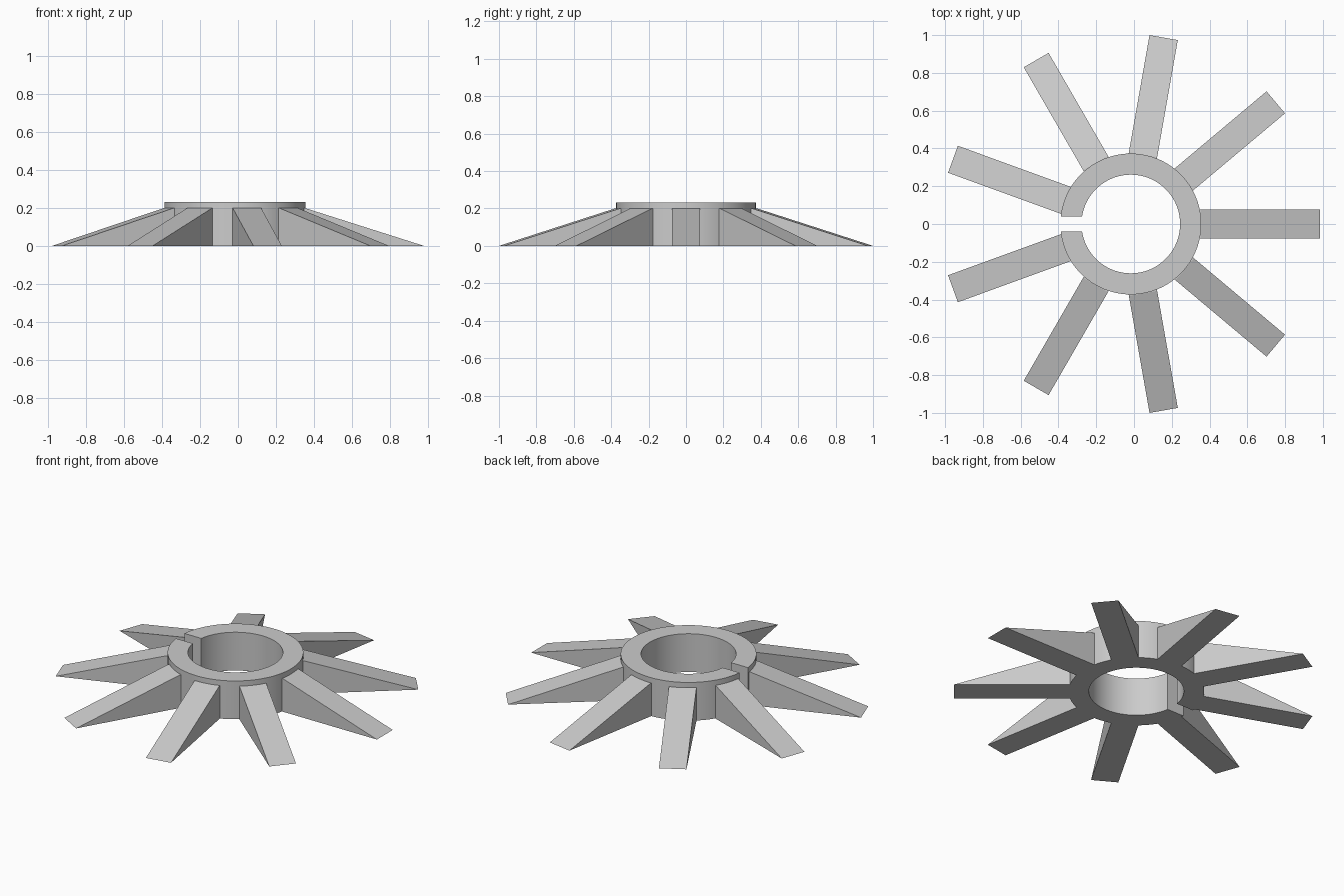
import bpy, bmesh
from math import asin, cos, sin, pi, radians
from mathutils import Matrix

cube = bpy.data.objects.get("Cube")
if cube:
    bpy.data.objects.remove(cube)

CENTRE_X = -0.017
OUTER, INNER, HEIGHT = 0.373, 0.261, 0.232
SLOT_HALF = 0.04
FIN_LENGTH, FIN_WIDTH, FIN_HEIGHT = 1.002, 0.152, 0.2
FIN_COUNT = 9

grey = bpy.data.materials.new("plain_grey")
grey.use_nodes = True
grey.diffuse_color = (0.6, 0.6, 0.6, 1)
grey.node_tree.nodes["Principled BSDF"].inputs["Base Color"].default_value = (0.6, 0.6, 0.6, 1)


def extrude_faces(bm, faces, direction):
    """Give a flat sheet of faces thickness, keeping its base."""
    ret = bmesh.ops.extrude_face_region(bm, geom=faces, use_keep_orig=True)
    verts = [g for g in ret["geom"] if isinstance(g, bmesh.types.BMVert)]
    bmesh.ops.translate(bm, verts=verts, vec=direction)
    bmesh.ops.recalc_face_normals(bm, faces=bm.faces[:])


def finish(bm, name):
    mesh = bpy.data.meshes.new(name)
    bm.to_mesh(mesh)
    bm.free()
    obj = bpy.data.objects.new(name, mesh)
    bpy.context.collection.objects.link(obj)
    mesh.materials.append(grey)
    obj.location.x = CENTRE_X
    return obj


# Split collar: a C-shaped sheet with parallel slot walls, extruded upwards
bm = bmesh.new()
STEPS = 96


def arc(radius):
    end = pi - asin(SLOT_HALF / radius)
    angles = [end * (2 * i / STEPS - 1) for i in range(STEPS + 1)]
    return [bm.verts.new((radius * cos(a), radius * sin(a), 0)) for a in angles]


outer, inner = arc(OUTER), arc(INNER)
sheet = [bm.faces.new((inner[i], outer[i], outer[i + 1], inner[i + 1])) for i in range(STEPS)]
extrude_faces(bm, sheet, (0, 0, HEIGHT))
collar = finish(bm, "split_collar")
bpy.ops.object.select_all(action="DESELECT")
collar.select_set(True)
bpy.context.view_layer.objects.active = collar
bpy.ops.object.shade_smooth_by_angle(angle=radians(30))

# Sloping fins: a wedge profile, rooted in the collar, repeated around it
root = 0.345
profile = [(root, 0), (FIN_LENGTH, 0), (OUTER, FIN_HEIGHT), (root, FIN_HEIGHT)]
for i in range(FIN_COUNT):
    bm = bmesh.new()
    side = bm.faces.new([bm.verts.new((r, -FIN_WIDTH / 2, z)) for r, z in profile])
    extrude_faces(bm, [side], (0, FIN_WIDTH, 0))
    bm.transform(Matrix.Rotation(2 * pi * i / FIN_COUNT, 4, "Z"))
    finish(bm, f"fin_{i + 1}")
